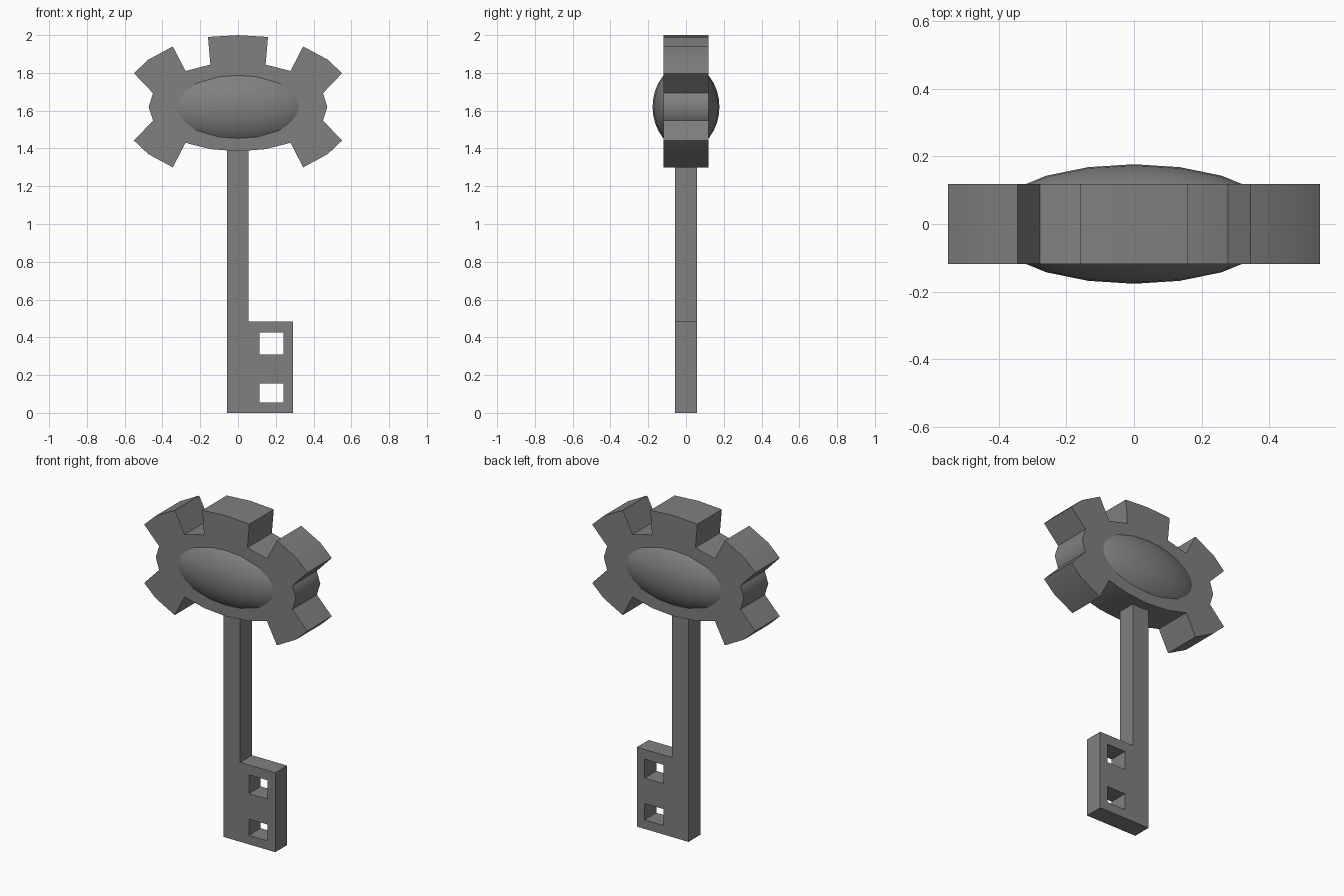
import bpy, bmesh, math

if "Cube" in bpy.data.objects:
    bpy.data.objects.remove(bpy.data.objects["Cube"])

CZ, RX, RZ, N = 1.62, 0.473, 0.235, 20   # bow centre, radii, sides

iron = bpy.data.materials.new("dark_iron")
iron.diffuse_color = (0.216, 0.216, 0.216, 1)
iron.use_nodes = True
iron.node_tree.nodes["Principled BSDF"].inputs["Base Color"].default_value = iron.diffuse_color


def extrude_xz(name, polys, half, smooth=None):
    """Make a solid from flat x-z polygons, thickened to y = -half..half."""
    bm = bmesh.new()
    for poly in polys:
        bm.faces.new([bm.verts.new((x, -half, z)) for x, z in poly])
    bmesh.ops.remove_doubles(bm, verts=bm.verts, dist=1e-5)
    new = bmesh.ops.extrude_face_region(bm, geom=bm.faces[:], use_keep_orig=True)
    moved = [v for v in new["geom"] if isinstance(v, bmesh.types.BMVert)]
    bmesh.ops.translate(bm, verts=moved, vec=(0, 2 * half, 0))
    bmesh.ops.recalc_face_normals(bm, faces=bm.faces)
    bmesh.ops.dissolve_limit(bm, angle_limit=0.01, verts=bm.verts, edges=bm.edges)
    mesh = bpy.data.meshes.new(name)
    bm.to_mesh(mesh)
    bm.free()
    mesh.materials.append(iron)
    ob = bpy.data.objects.new(name, mesh)
    bpy.context.collection.objects.link(ob)
    if smooth:
        bpy.ops.object.select_all(action='DESELECT')
        ob.select_set(True)
        bpy.context.view_layer.objects.active = ob
        bpy.ops.object.shade_smooth_by_angle(angle=math.radians(smooth))
    return ob


def rim(i):
    a = math.tau * i / N
    return (RX * math.cos(a), CZ + RZ * math.sin(a))


# oval bow of the key
extrude_xz("bow", [[rim(i) for i in range(N)]], 0.118, 40)

# diagonal teeth, each spanning two sides of the oval, mirrored to four corners
outer = [(0.551, 0.178), (0.475, 0.25), (0.345, 0.32)]
for sx in (1, -1):
    for sz in (1, -1):
        inner = [rim(i) for i in (3, 2, 1)]
        pts = [(x, CZ + dz) for x, dz in outer] + inner
        pts = [(sx * x, CZ + sz * (z - CZ)) for x, z in pts]
        extrude_xz("diagonal_tooth", [pts], 0.118, 40)

# top tooth
extrude_xz("top_tooth", [[(0.159, 1.99), (0, 2.0), (-0.159, 1.99),
                          rim(6), rim(5), rim(4)]], 0.118, 40)

# domed centre bulging from both faces
bpy.ops.mesh.primitive_uv_sphere_add(segments=N, ring_count=16, radius=1,
                                     location=(0, 0, CZ))
dome = bpy.context.object
dome.name = "centre_dome"
dome.scale = (0.44, 0.177, 0.225)
bpy.ops.object.transform_apply(location=False, rotation=False, scale=True)
bpy.ops.object.shade_smooth()
dome.data.materials.append(iron)

# shaft and bit in one piece: grid cells, leaving out two windows
xs = [-0.057, 0.055, 0.113, 0.24, 0.292]
zs = [0, 0.055, 0.155, 0.31, 0.425, 0.485]
cells = []
for i in range(4):
    for j in range(5):
        if i == 2 and j in (1, 3):
            continue
        a, b, c, d = xs[i], xs[i + 1], zs[j], zs[j + 1]
        cells.append([(a, c), (b, c), (b, d), (a, d)])
cells.append([(xs[0], zs[-1]), (xs[1], zs[-1]), (xs[1], 1.42), (xs[0], 1.42)])
extrude_xz("shaft_and_bit", cells, 0.057)
